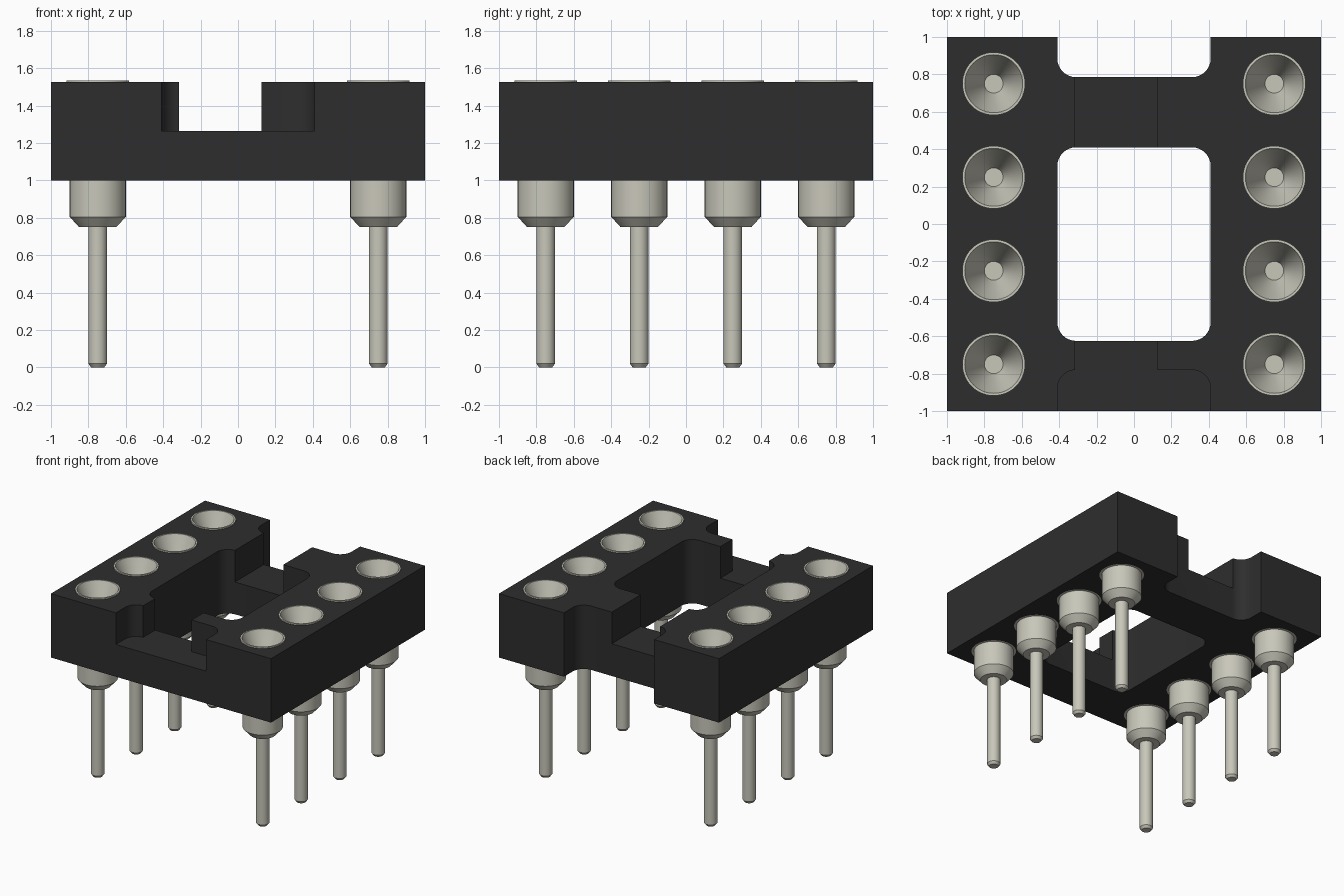
import bpy
import bmesh
from math import cos, sin, pi, radians

default = bpy.data.objects.get("Cube")
if default:
    bpy.data.objects.remove(default, do_unlink=True)

SIDES = 48
BASE, FLOOR, TOP = 1.0, 1.265, 1.525
BARREL = 0.168


def material(name, rgb):
    mat = bpy.data.materials.new(name)
    mat.use_nodes = True
    mat.diffuse_color = (*rgb, 1)
    mat.node_tree.nodes["Principled BSDF"].inputs["Base Color"].default_value = (*rgb, 1)
    return mat


def make_object(name, bm, mat=None):
    bmesh.ops.recalc_face_normals(bm, faces=bm.faces)
    mesh = bpy.data.meshes.new(name)
    bm.to_mesh(mesh)
    bm.free()
    obj = bpy.data.objects.new(name, mesh)
    bpy.context.collection.objects.link(obj)
    if mat:
        mesh.materials.append(mat)
    return obj


def prism(name, outline, z0, z1, mat=None):
    bm = bmesh.new()
    face = bm.faces.new([bm.verts.new((x, y, z0)) for x, y in outline])
    made = bmesh.ops.extrude_face_region(bm, geom=[face])["geom"]
    for v in made:
        if isinstance(v, bmesh.types.BMVert):
            v.co.z = z1
    return make_object(name, bm, mat)


def rectangle(x0, x1, y0, y1):
    return [(x0, y0), (x1, y0), (x1, y1), (x0, y1)]


def rounded(x0, x1, y0, y1, r=0.1, steps=8):
    corners = [(x1 - r, y1 - r), (x0 + r, y1 - r), (x0 + r, y0 + r), (x1 - r, y0 + r)]
    return [(cx + r * cos(a), cy + r * sin(a))
            for i, (cx, cy) in enumerate(corners)
            for a in [(i + s / steps) * pi / 2 for s in range(steps + 1)]]


def circle(cx, cy, r):
    return [(cx + r * cos(2 * pi * i / SIDES), cy + r * sin(2 * pi * i / SIDES))
            for i in range(SIDES)]


def lathe(name, profile, mat):
    # Rings from bottom to cup floor, capped at both ends
    bm = bmesh.new()
    rings = [[bm.verts.new((x, y, z)) for x, y in circle(0, 0, r)] for r, z in profile]
    for a, b in zip(rings, rings[1:]):
        for i in range(SIDES):
            j = (i + 1) % SIDES
            bm.faces.new((a[i], a[j], b[j], b[i]))
    bm.faces.new(rings[0])
    bm.faces.new(rings[-1])
    return make_object(name, bm, mat)


def smooth(obj):
    bpy.ops.object.select_all(action="DESELECT")
    obj.select_set(True)
    bpy.context.view_layer.objects.active = obj
    bpy.ops.object.shade_smooth_by_angle(angle=radians(25))


black = material("black plastic", (0.027, 0.027, 0.027))
metal = material("pale metal", (0.58, 0.57, 0.49))
pin_spots = [(x, y) for x in (-0.75, 0.75) for y in (-0.75, -0.25, 0.25, 0.75)]

# Housing block and the shapes cut from it
housing = prism("housing", rectangle(-1, 1, -1, 1), BASE, TOP, black)
cutters = [
    prism("window_cutter", rounded(-0.41, 0.41, -0.625, 0.41), 0.8, 1.8),
    prism("back_notch_cutter", rounded(-0.41, 0.41, 0.785, 1.4), 0.8, 1.8),
    prism("front_recess_cutter", rounded(-0.41, 0.41, -1.4, -0.78), FLOOR, 1.8),
    prism("channel_cutter", rectangle(-0.315, 0.125, -1.2, 1.2), FLOOR, 1.8),
]
cutters += [prism("pin_hole_cutter", circle(x, y, BARREL), 0.8, 1.8) for x, y in pin_spots]
for cutter in cutters:
    cutter.hide_render = True
    mod = housing.modifiers.new(cutter.name, "BOOLEAN")
    mod.operation = "DIFFERENCE"
    mod.solver = "EXACT"
    mod.object = cutter

# Bake the cuts and drop the cutters
bpy.context.view_layer.update()
graph = bpy.context.evaluated_depsgraph_get()
cut_mesh = bpy.data.meshes.new_from_object(housing.evaluated_get(graph))
housing.modifiers.clear()
housing.data = cut_mesh
for cutter in cutters:
    bpy.data.objects.remove(cutter, do_unlink=True)
cut_mesh.materials.clear()
cut_mesh.materials.append(black)
for poly in cut_mesh.polygons:
    poly.material_index = 0
smooth(housing)

# Turned contact pin: tip, leg, collar, barrel, rim and conical cup
pin_profile = [
    (0.035, 0), (0.05, 0.02), (0.05, 0.75), (0.1, 0.75), (0.15, 0.805),
    (0.15, BASE), (BARREL, BASE), (BARREL, 1.535),
    (0.155, 1.535), (0.142, 1.50), (0.05, 1.28),
]
pin = lathe("contact_pin", pin_profile, metal)
smooth(pin)
for i, (x, y) in enumerate(pin_spots):
    obj = pin if i == 0 else pin.copy()
    obj.location = (x, y, 0)
    if i:
        bpy.context.collection.objects.link(obj)
